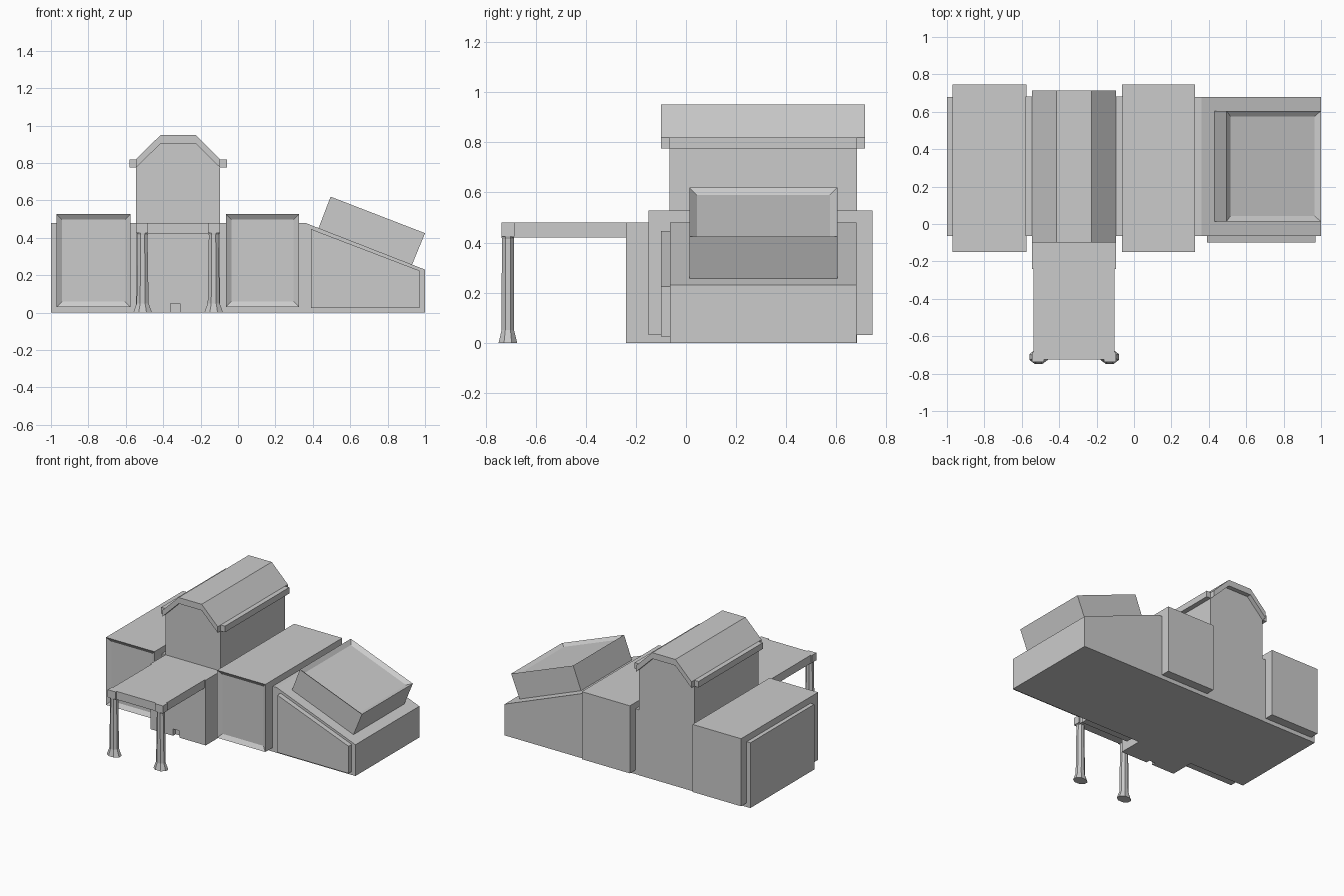
import bpy, bmesh, math
from mathutils import Vector

if "Cube" in bpy.data.objects:
    bpy.data.objects.remove(bpy.data.objects["Cube"])


def finish(name, bm):
    bmesh.ops.recalc_face_normals(bm, faces=bm.faces)
    me = bpy.data.meshes.new(name)
    bm.to_mesh(me)
    bm.free()
    ob = bpy.data.objects.new(name, me)
    bpy.context.collection.objects.link(ob)
    return ob


def prism(name, pts, y0, y1, recess_dir=None, border=0.03, depth=0.02):
    """Extrude an x-z outline along y; optionally sink a framed panel in one face."""
    bm = bmesh.new()
    face = bm.faces.new([bm.verts.new((x, y0, z)) for x, z in pts])
    ext = bmesh.ops.extrude_face_region(bm, geom=[face])
    for v in ext["geom"]:
        if isinstance(v, bmesh.types.BMVert):
            v.co.y = y1
    bmesh.ops.recalc_face_normals(bm, faces=bm.faces)
    if recess_dir:
        d = Vector(recess_dir)
        f = max(bm.faces, key=lambda g: g.normal.dot(d))
        n = f.normal.copy()
        bmesh.ops.inset_region(bm, faces=[f], thickness=border, use_even_offset=True)
        bmesh.ops.translate(bm, verts=f.verts[:], vec=-n * depth)
    return finish(name, bm)


def box(name, x0, x1, y0, y1, z0, z1, **kw):
    return prism(name, [(x0, z0), (x1, z0), (x1, z1), (x0, z1)], y0, y1, **kw)


def post(name, cx, cy, rings):
    """Eight-sided post lofted through (z, half width, half depth) rings."""
    bm = bmesh.new()
    loops = []
    c = math.tan(math.pi / 8)
    octagon = [(1, -c), (1, c), (c, 1), (-c, 1), (-1, c), (-1, -c), (-c, -1), (c, -1)]
    for z, hx, hy in rings:
        loops.append([bm.verts.new((cx + a * hx, cy + b * hy, z)) for a, b in octagon])
    for lo, hi in zip(loops, loops[1:]):
        for i in range(8):
            j = (i + 1) % 8
            bm.faces.new((lo[i], lo[j], hi[j], hi[i]))
    bm.faces.new(loops[0])
    bm.faces.new(loops[-1])
    return finish(name, bm)


CX = -0.32  # centre line of tower and porch

# Long main body with sloping right end
prism("main_body", [(-1, 0), (1, 0), (1, 0.23), (0.36, 0.48), (-1, 0.48)], -0.063, 0.68)

# Two protruding bays with framed fronts
for side, x0, x1 in (("left", -0.97, -0.575), ("right", -0.065, 0.327)):
    box(side + "_bay", x0, x1, -0.15, 0.745, 0.03, 0.527, recess_dir=(0, -1, 0))

# Raised panel on the front of the sloping end
prism("slope_front_panel", [(0.39, 0.025), (0.97, 0.025), (0.97, 0.225), (0.39, 0.447)],
      -0.1, -0.05)

# Tilted skylight box with a recessed top
prism("tilted_skylight", [(0.43, 0.45), (0.93, 0.255), (1.0, 0.425), (0.495, 0.62)],
      0.013, 0.605, recess_dir=(0.36, 0, 0.93))

# Tower with faceted top
half = [(0.225, 0), (0.225, 0.775), (0.093, 0.905)]
tower = [(CX + x, z) for x, z in half] + [(CX - x, z) for x, z in reversed(half)]
prism("tower", tower, -0.065, 0.682)

# Roof shell and eaves
outer = [(0.225, 0.775), (0.225, 0.82), (0.094, 0.95)]
roof = ([(CX + x, z) for x, z in outer] + [(CX - x, z) for x, z in reversed(outer)]
        + [(CX - 0.093, 0.905), (CX + 0.093, 0.905)])
prism("tower_roof", roof, -0.1, 0.715)
for side, s in (("left", -1), ("right", 1)):
    a, b = sorted((CX + s * 0.22, CX + s * 0.26))
    box(side + "_eave", a, b, -0.065, 0.682, 0.775, 0.82)

# Entrance block with a small floor-level opening
l, r = CX - 0.225, CX + 0.225
box("entrance_block", l, r, -0.21, -0.05, 0, 0.48)
o0, o1 = -0.36, -0.31
prism("entrance_front", [(l, 0), (o0, 0), (o0, 0.05), (o1, 0.05), (o1, 0), (r, 0),
                         (r, 0.48), (l, 0.48)], -0.24, -0.21)

# Porch roof, corner blocks and posts
box("porch_roof", l + 0.009, r - 0.009, -0.725, -0.235, 0.42, 0.48)
for side, s in (("left", -1), ("right", 1)):
    a, b = sorted((CX + s * 0.16, CX + s * 0.225))
    box(side + "_porch_corner", a, b, -0.737, -0.685, 0.425, 0.48)
    post(side + "_porch_post", CX + s * 0.19, -0.711,
         [(0, 0.05, 0.037), (0.05, 0.032, 0.025), (0.415, 0.026, 0.024), (0.435, 0.034, 0.026)])
